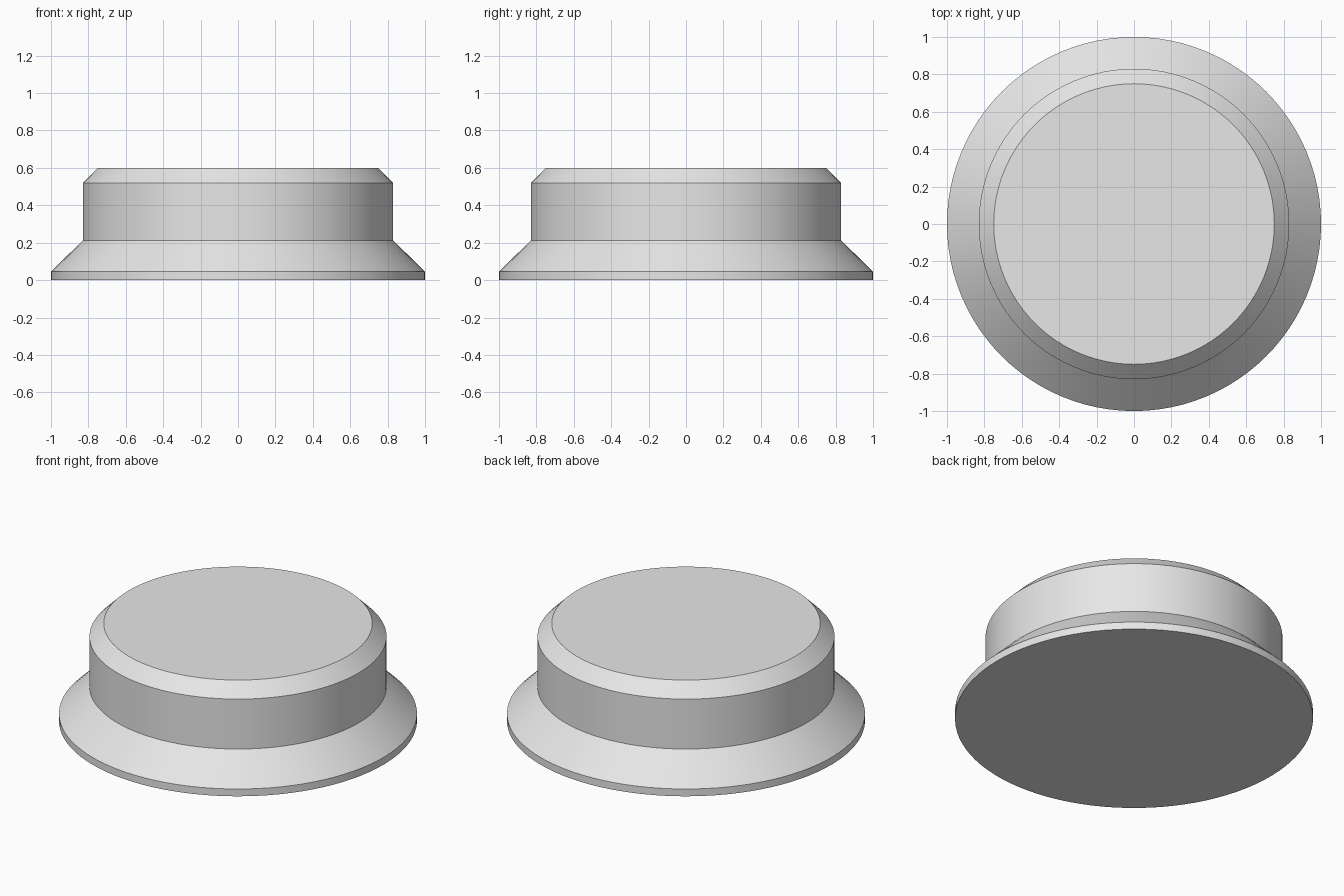
import bpy, bmesh, math

if "Cube" in bpy.data.objects:
    bpy.data.objects.remove(bpy.data.objects["Cube"])

SEGMENTS = 96

# Plain grey for the whole part
grey = bpy.data.materials.new("plain_grey")
grey.diffuse_color = (0.8, 0.8, 0.8, 1.0)
grey.use_nodes = True
grey.node_tree.nodes["Principled BSDF"].inputs["Base Color"].default_value = grey.diffuse_color

# Half profile (radius, height): rim, flared skirt, straight wall, top chamfer
PROFILE = [(1.0, 0.0), (1.0, 0.045), (0.83, 0.212), (0.83, 0.52), (0.75, 0.6)]

bm = bmesh.new()
rings = []
for r, z in PROFILE:
    rings.append([bm.verts.new((r * math.cos(2 * math.pi * i / SEGMENTS),
                                r * math.sin(2 * math.pi * i / SEGMENTS), z))
                  for i in range(SEGMENTS)])

# Walls between neighbouring rings
for low, high in zip(rings, rings[1:]):
    for i in range(SEGMENTS):
        j = (i + 1) % SEGMENTS
        bm.faces.new((low[i], low[j], high[j], high[i]))

# Flat underside and flat top
bm.faces.new(rings[0][::-1])
bm.faces.new(rings[-1])

mesh = bpy.data.meshes.new("flanged_cap")
bm.to_mesh(mesh)
bm.free()
mesh.materials.append(grey)
cap = bpy.data.objects.new("flanged_cap", mesh)
bpy.context.collection.objects.link(cap)

# Smooth round walls, sharp rims
bpy.context.view_layer.objects.active = cap
cap.select_set(True)
bpy.ops.object.shade_smooth_by_angle(angle=math.radians(25))
